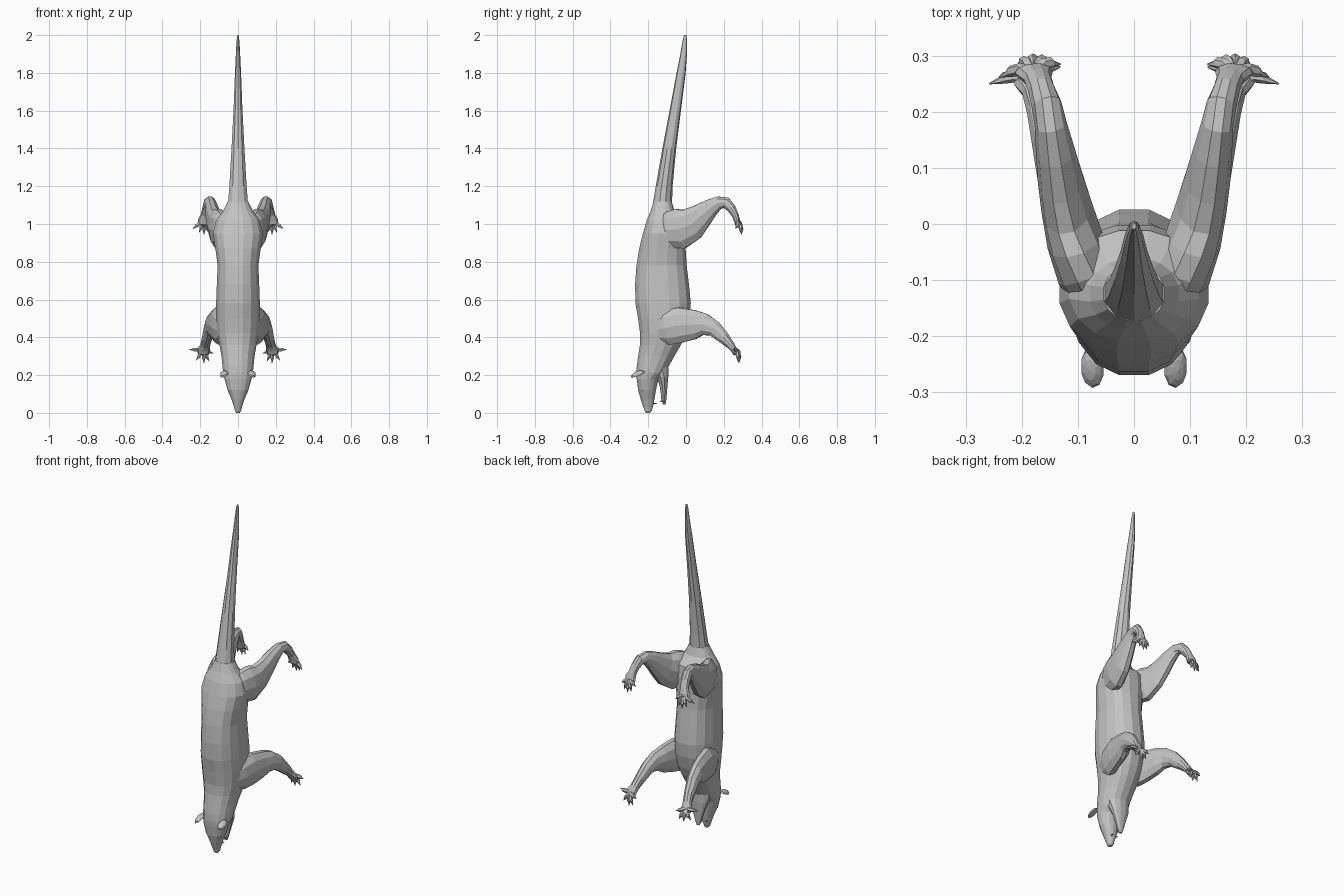
import bpy, bmesh, math
from mathutils import Vector, Matrix

fur = bpy.data.materials.new("grey fur")
fur.diffuse_color = (0.55, 0.55, 0.55, 1)


def finish(bm, name, mirror=False):
    bmesh.ops.recalc_face_normals(bm, faces=bm.faces)
    me = bpy.data.meshes.new(name)
    bm.to_mesh(me)
    bm.free()
    me.materials.append(fur)
    ob = bpy.data.objects.new(name, me)
    bpy.context.collection.objects.link(ob)
    if mirror:
        ob.modifiers.new("Mirror", 'MIRROR')
    return ob


def bridge(bm, rings):
    """Skin a list of point rings and cap both ends."""
    vs = [[bm.verts.new(p) for p in r] for r in rings]
    n = len(vs[0])
    for a, b in zip(vs, vs[1:]):
        for i in range(n):
            j = (i + 1) % n
            bm.faces.new((a[i], a[j], b[j], b[i]))
    bm.faces.new(vs[0])
    bm.faces.new(vs[-1])


def level_loft(rows, n=16, power=0.9):
    """Rows of (z, back y, belly y, half width) as rounded level sections."""
    bm = bmesh.new()
    rings = []
    for z, y0, y1, w in rows:
        ring = []
        for i in range(n):
            a = 2 * math.pi * (i + 0.5) / n
            c, s = math.cos(a), math.sin(a)
            px = math.copysign(abs(c) ** power, c) * w
            py = math.copysign(abs(s) ** power, s) * (y1 - y0) / 2
            ring.append((px, (y0 + y1) / 2 + py, z))
        rings.append(ring)
    bridge(bm, rings)
    return bm


def tube(bm, pts, n, ref):
    """Points of (x, y, z, radius along ref, other radius)."""
    c = [Vector(p[:3]) for p in pts]
    rings = []
    for k, p in enumerate(pts):
        t = (c[min(k + 1, len(c) - 1)] - c[max(k - 1, 0)]).normalized()
        u = (ref - t * ref.dot(t)).normalized()
        v = t.cross(u)
        rings.append([c[k] + u * p[3] * math.cos(2 * math.pi * i / n)
                      + v * p[4] * math.sin(2 * math.pi * i / n) for i in range(n)])
    bridge(bm, rings)


def digits(bm, palm, tips):
    """Arched toes, each ending in a thin claw."""
    palm = Vector(palm)
    for t in tips:
        tip = Vector(t)
        pts = []
        for f, r, lift in ((0.05, .012, 0), (0.4, .0115, .010), (0.65, .0105, .008),
                           (0.76, .006, .004), (1.0, .0012, 0)):
            p = palm.lerp(tip, f) + Vector((0, lift, 0))
            pts.append((*p, r, r))
        tube(bm, pts, 6, Vector((0, 1, 0)))


# torso, neck and upper head, head down
body_rows = [
    (1.12, -.172, -.075, .055), (1.07, -.188, -.06, .08), (1.02, -.21, -.01, .118),
    (.95, -.23, 0, .135), (.87, -.25, 0, .122), (.78, -.265, .006, .11),
    (.68, -.272, .018, .114), (.58, -.27, .028, .118), (.50, -.256, .02, .118),
    (.42, -.245, 0, .112), (.36, -.246, -.025, .10), (.30, -.255, -.06, .089),
    (.25, -.262, -.088, .084), (.21, -.264, -.11, .080), (.18, -.262, -.145, .073),
    (.12, -.254, -.158, .056), (.07, -.24, -.167, .034), (.03, -.226, -.175, .021),
    (.008, -.218, -.182, .016), (0, -.21, -.19, .009)]
finish(level_loft(body_rows), "body_and_head")

# long tapering tail
tail_rows = [(2.0, -.010, .002, .004), (1.97, -.018, .006, .008), (1.9, -.030, .005, .012),
             (1.8, -.050, -.002, .017), (1.6, -.087, -.027, .025), (1.4, -.125, -.052, .036),
             (1.2, -.16, -.071, .048), (1.08, -.18, -.075, .058)]
finish(level_loft(tail_rows, 10, 1), "tail")

# open lower jaw
jaw_rows = [(.24, -.20, -.09, .068), (.19, -.158, -.093, .060), (.15, -.142, -.097, .046),
            (.11, -.135, -.100, .032), (.07, -.131, -.104, .020), (.045, -.121, -.108, .010)]
finish(level_loft(jaw_rows, 12), "lower_jaw")

# front legs with paws
X = Vector((1, 0, 0))
bm = bmesh.new()
tube(bm, [(.075, -.15, .44, .035, .07), (.09, -.10, .45, .044, .095),
          (.108, -.03, .465, .045, .098), (.124, .05, .467, .042, .080),
          (.138, .10, .468, .037, .060), (.150, .15, .445, .033, .044),
          (.163, .20, .397, .028, .033), (.174, .237, .357, .026, .022),
          (.182, .253, .335, .033, .018), (.185, .262, .312, .030, .013)], 10, X)
digits(bm, (.183, .256, .335),
       [(.258, .25, .335), (.222, .272, .278), (.180, .28, .263),
        (.153, .285, .273), (.131, .28, .315)])
finish(bm, "front_leg", True)

# hind legs with feet
bm = bmesh.new()
tube(bm, [(.07, -.13, .965, .04, .07), (.085, -.09, .97, .052, .10),
          (.105, -.03, .975, .051, .112), (.12, .03, 1.0, .046, .092),
          (.131, .08, 1.043, .041, .070), (.140, .13, 1.085, .035, .050),
          (.148, .175, 1.113, .029, .036), (.156, .213, 1.112, .027, .031),
          (.165, .24, 1.083, .024, .025), (.172, .26, 1.048, .025, .019),
          (.178, .27, 1.02, .034, .017), (.181, .273, .998, .031, .013)], 10, X)
digits(bm, (.18, .268, 1.02),
       [(.24, .262, .975), (.206, .288, .955), (.180, .295, .943),
        (.155, .293, .953), (.131, .285, .985)])
finish(bm, "hind_leg", True)


def blob(name, loc, radii, rot=(0, 0, 0), cup=0):
    """Small faceted ellipsoid, optionally dished on its lower side."""
    bm = bmesh.new()
    bmesh.ops.create_uvsphere(bm, u_segments=10, v_segments=6, radius=1)
    for v in bm.verts:
        if v.co.z < -.1:
            v.co.z *= 1 - cup
    m = Matrix.Translation(loc)
    for a, ax in zip(rot, "XYZ"):
        m = m @ Matrix.Rotation(math.radians(a), 4, ax)
    bmesh.ops.transform(bm, matrix=m @ Matrix.Diagonal((*radii, 1)), verts=bm.verts)
    return finish(bm, name, True)


# ears, eyes
blob("ear", (.074, -.255, .203), (.022, .040, .017), (22, 18, 0), .8)
blob("eye", (.043, -.228, .122), (.009, .009, .011))

# fangs in both jaws
bm = bmesh.new()
for x, y, z, d in ((.017, -.172, .05, .018), (.012, -.125, .062, -.015)):
    tube(bm, [(x, y, z, .005, .005), (x, y + d, z, .001, .001)], 5, X)
finish(bm, "fang", True)
